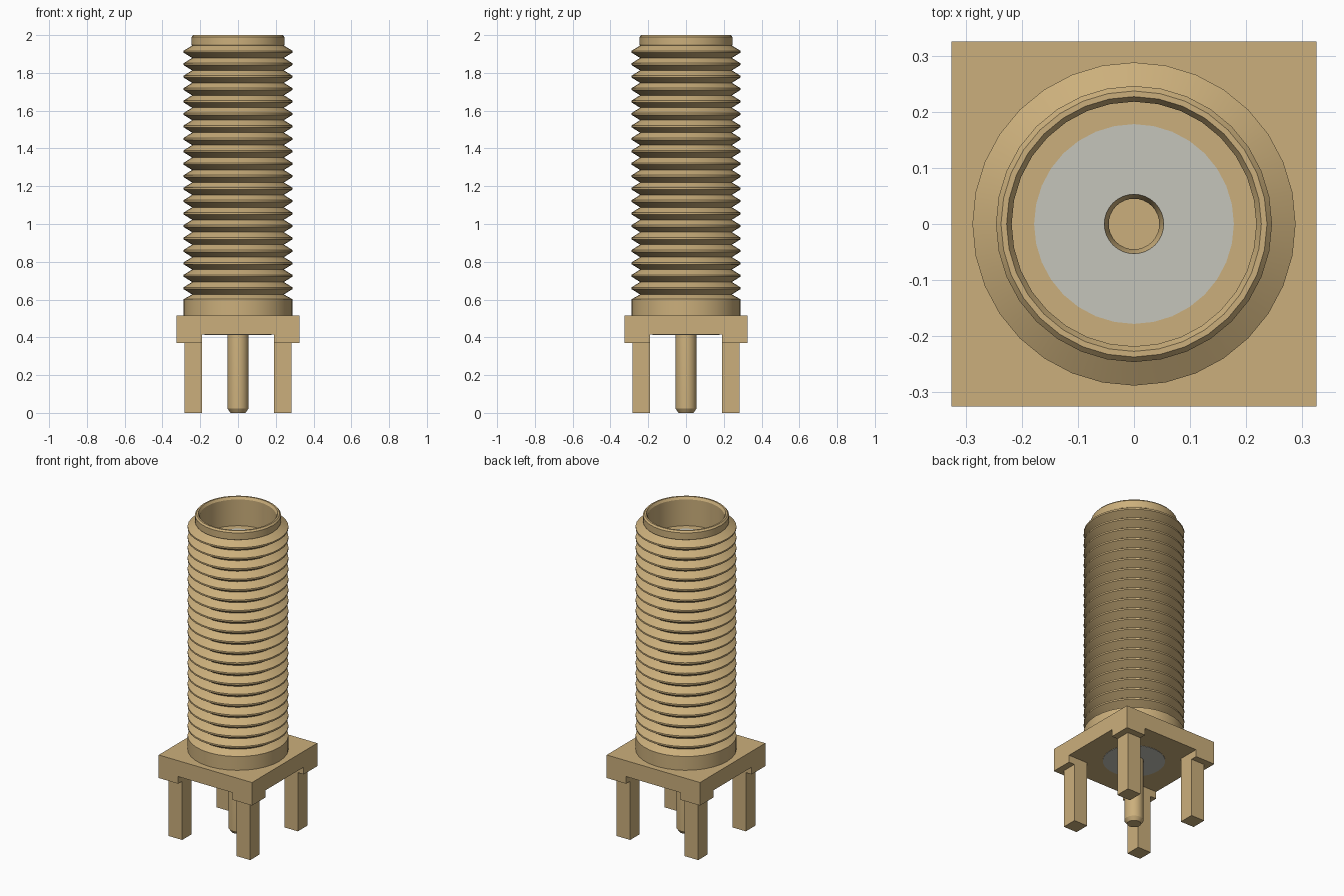
import bpy, bmesh, math

cube = bpy.data.objects.get("Cube")
if cube:
    bpy.data.objects.remove(cube, do_unlink=True)


def material(name, rgb):
    m = bpy.data.materials.new(name)
    m.use_nodes = True
    m.diffuse_color = (*rgb, 1)
    m.node_tree.nodes["Principled BSDF"].inputs["Base Color"].default_value = (*rgb, 1)
    return m


GOLD = material("gold plating", (0.60, 0.43, 0.20))
GREY = material("insulator grey", (0.56, 0.56, 0.50))
SIDES = 32


def finish(bm, name, mat, smooth=False):
    bmesh.ops.recalc_face_normals(bm, faces=bm.faces)
    mesh = bpy.data.meshes.new(name)
    bm.to_mesh(mesh)
    bm.free()
    mesh.materials.append(mat)
    ob = bpy.data.objects.new(name, mesh)
    bpy.context.collection.objects.link(ob)
    if smooth:
        bpy.ops.object.select_all(action="DESELECT")
        ob.select_set(True)
        bpy.context.view_layer.objects.active = ob
        bpy.ops.object.shade_smooth_by_angle(angle=math.radians(25))
    return ob


def lathe(name, profile, mat, closed=True):
    """Revolve (radius, z) points round z; an open profile gets flat end caps."""
    bm = bmesh.new()
    rings = []
    for r, z in profile:
        rings.append([bm.verts.new((r * math.cos(a), r * math.sin(a), z))
                      for a in (2 * math.pi * i / SIDES for i in range(SIDES))])
    pairs = list(zip(rings, rings[1:]))
    if closed:
        pairs.append((rings[-1], rings[0]))
    else:
        bm.faces.new(rings[0])
        bm.faces.new(rings[-1])
    for lo, hi in pairs:
        for i in range(SIDES):
            j = (i + 1) % SIDES
            bm.faces.new((lo[i], lo[j], hi[j], hi[i]))
    return finish(bm, name, mat, True)


def box(name, x0, x1, y0, y1, z0, z1, mat):
    bm = bmesh.new()
    bmesh.ops.create_cube(bm, size=1)
    for v in bm.verts:
        v.co = ((x0 + x1) / 2 + v.co.x * (x1 - x0),
                (y0 + y1) / 2 + v.co.y * (y1 - y0),
                (z0 + z1) / 2 + v.co.z * (z1 - z0))
    return finish(bm, name, mat)


# Threaded barrel: collar, twenty ridges, plain lip, chamfered bore
PEAK, ROOT, FLOOR = 0.288, 0.243, 1.82
FIRST, PITCH, RIDGES = 0.66, 0.0659, 20
barrel = [(0.178, 0.50), (PEAK, 0.50), (PEAK, 0.602), (ROOT, FIRST - PITCH / 2)]
for k in range(RIDGES):
    z = FIRST + k * PITCH
    barrel += [(PEAK, z - 0.005), (PEAK, z + 0.005), (ROOT, z + PITCH / 2)]
barrel += [(ROOT + 0.003, 1.95), (ROOT + 0.003, 1.99), (0.237, 2.0), (0.227, 2.0),
           (0.218, 1.985), (0.218, FLOOR), (0.178, FLOOR)]
lathe("threaded_barrel", barrel, GOLD)

# Insulator sleeve, visible in the bore and under the base
lathe("insulator", [(0.053, 0.413), (0.178, 0.413), (0.178, FLOOR), (0.053, FLOOR)], GREY)

# Centre pin with a bevelled tip and a socket at the top
lathe("centre_pin", [(0.040, 0.0), (0.055, 0.022), (0.055, 0.42), (0.0535, 0.43),
                     (0.0535, FLOOR), (0.045, FLOOR - 0.02), (0.045, FLOOR - 0.2)],
      GOLD, closed=False)

# Square base with a raised corner pad and a leg at each corner
box("base_plate", -0.325, 0.325, -0.325, 0.325, 0.415, 0.515, GOLD)
for sx, side in ((1, "left"), (-1, "right")):
    for sy, end in ((-1, "front"), (1, "back")):
        for part, outer, z0, z1 in (("pad", 0.325, 0.37, 0.415), ("leg", 0.284, 0.0, 0.37)):
            xs = sorted((sx * 0.19, sx * outer))
            ys = sorted((sy * 0.19, sy * outer))
            box(f"{end}_{side}_{part}", *xs, *ys, z0, z1, GOLD)
